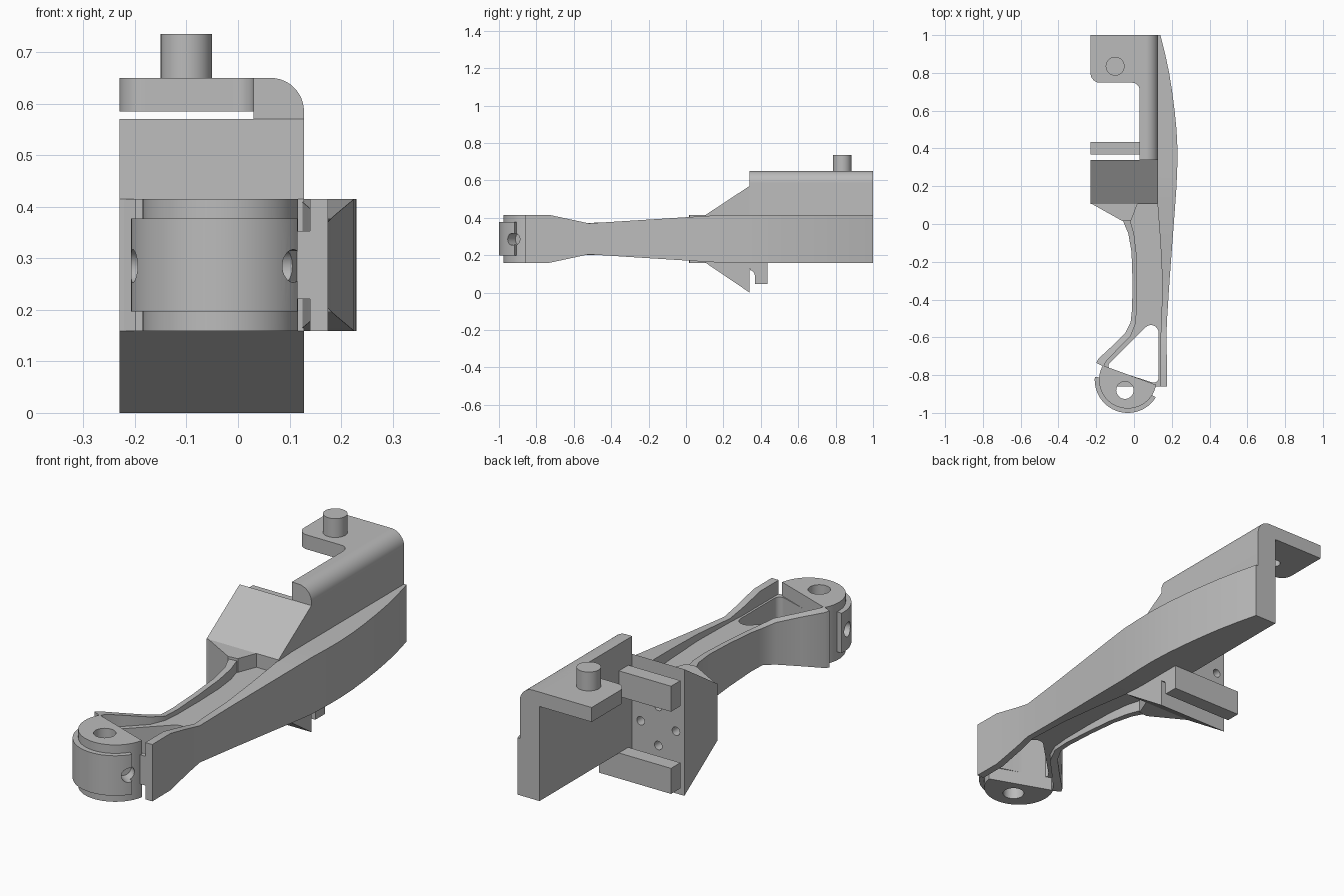
import bpy, bmesh
from math import sin, cos, radians
from mathutils import Vector

if "Cube" in bpy.data.objects:
    bpy.data.objects.remove(bpy.data.objects["Cube"])

grey = bpy.data.materials.new("plain grey")
grey.use_nodes = True
grey.diffuse_color = (0.5, 0.5, 0.5, 1)
grey.node_tree.nodes["Principled BSDF"].inputs["Base Color"].default_value = (0.5, 0.5, 0.5, 1)

MID = 0.287  # height of the arm's centre plane


def finish(name, bm):
    bmesh.ops.recalc_face_normals(bm, faces=bm.faces)
    mesh = bpy.data.meshes.new(name)
    bm.to_mesh(mesh)
    bm.free()
    mesh.materials.append(grey)
    ob = bpy.data.objects.new(name, mesh)
    bpy.context.collection.objects.link(ob)
    return ob


def prism(name, pts, lo, hi, axis="z"):
    """Extrude a 2D outline along one axis."""
    place = {"x": lambda a, b, c: (c, a, b),
             "y": lambda a, b, c: (a, c, b),
             "z": lambda a, b, c: (a, b, c)}[axis]
    bm = bmesh.new()
    low = [bm.verts.new(place(a, b, lo)) for a, b in pts]
    high = [bm.verts.new(place(a, b, hi)) for a, b in pts]
    bm.faces.new(low)
    bm.faces.new(high)
    for i in range(len(pts)):
        j = (i + 1) % len(pts)
        bm.faces.new((low[i], low[j], high[j], high[i]))
    return finish(name, bm)


def box(name, x0, x1, y0, y1, z0, z1):
    return prism(name, [(x0, y0), (x1, y0), (x1, y1), (x0, y1)], z0, z1)


def arc(cx, cy, r, start, end, n=12):
    return [(cx + r * cos(radians(start + (end - start) * i / n)),
             cy + r * sin(radians(start + (end - start) * i / n))) for i in range(n + 1)]


def cylinder(name, centre, direction, r, depth):
    bm = bmesh.new()
    bmesh.ops.create_cone(bm, cap_ends=True, segments=32, radius1=r, radius2=r, depth=depth)
    turn = Vector(direction).to_track_quat("Z", "Y").to_matrix()
    bmesh.ops.rotate(bm, matrix=turn, verts=bm.verts)
    bmesh.ops.translate(bm, vec=centre, verts=bm.verts)
    return finish(name, bm)


def half_height(y):
    """Half the arm's depth, waisted near the front."""
    keys = [(-2, 0.128), (-0.73, 0.128), (-0.52, 0.083), (0.1, 0.122), (0.2, 0.128), (2, 0.128)]
    for (a, ha), (b, hb) in zip(keys, keys[1:]):
        if a <= y <= b:
            return ha + (hb - ha) * (y - a) / (b - a)


def ribbon(name, left, right, height=half_height):
    """Solid strip lofted between two edge paths of equal length."""
    bm = bmesh.new()
    rows = []
    for (lx, ly), (rx, ry) in zip(left, right):
        rows.append([bm.verts.new((x, y, MID + s * height(y)))
                     for x, y, s in ((lx, ly, -1), (rx, ry, -1), (rx, ry, 1), (lx, ly, 1))])
    for a, b in zip(rows, rows[1:]):
        for i in range(4):
            j = (i + 1) % 4
            bm.faces.new((a[i], a[j], b[j], b[i]))
    bm.faces.new(rows[0])
    bm.faces.new(rows[-1])
    return finish(name, bm)


def cut(ob, *cutters):
    """Subtract the cutters, keep the result, drop the cutters."""
    for c in cutters:
        mod = ob.modifiers.new("cut", "BOOLEAN")
        mod.operation, mod.solver, mod.object = "DIFFERENCE", "EXACT", c
        c.hide_render = True
    dg = bpy.context.evaluated_depsgraph_get()
    dg.update()
    mesh = bpy.data.meshes.new_from_object(ob.evaluated_get(dg))
    ob.modifiers.clear()
    ob.data = mesh
    for c in cutters:
        bpy.data.objects.remove(c)


# Outer beam: front rim running back into the bulged side
ys = [-0.86, -0.73, -0.6, -0.52, -0.3, -0.1, 0.1, 0.2, 0.3, 0.4, 0.5, 0.6, 0.7, 0.8, 0.9, 1.0]
outer = [0.175, 0.174, 0.172, 0.174, 0.188, 0.203, 0.218, 0.225, 0.229, 0.23, 0.225, 0.215, 0.202, 0.186, 0.165, 0.14]
inner = [0.14, 0.14, 0.14, 0.145, 0.15, 0.14, 0.125] + [0.12] * 9
ribbon("outer_beam", list(zip(inner, ys)), list(zip(outer, ys)))

# Inner rim: curved rail that flares out to the pivot
rim_out = [(-0.1, 0.11), (-0.06, 0.02), (-0.03, -0.05), (-0.013, -0.15), (-0.008, -0.3), (-0.01, -0.45),
           (-0.018, -0.52), (-0.045, -0.575), (-0.12, -0.65), (-0.19, -0.715), (-0.2, -0.735)]
rim_in = [(-0.04, 0.11), (-0.02, 0.02), (0.0, -0.05), (0.012, -0.15), (0.016, -0.3), (0.015, -0.45),
          (0.008, -0.53), (-0.02, -0.597), (-0.095, -0.672), (-0.15, -0.73), (-0.16, -0.755)]
ribbon("inner_rim", rim_out, rim_in)

# Web between the rails, opened by a rounded triangular window
web_left = [(-0.06, 0.11)] + rim_in[1:] + [(-0.155, -0.8), (-0.1, -0.86)]
web = ribbon("web", web_left, [(0.155, y) for x, y in web_left], lambda y: 0.066)
window = (arc(0.09, -0.575, 0.04, 0, 135, 8) + arc(-0.115, -0.75, 0.02, 135, 250, 6)
          + arc(0.105, -0.815, 0.025, 250, 360, 6))
cut(web, prism("window_cutter", window, 0, 0.6))

# Pivot boss with a raised band, vertical bore and two radial holes
CX, CY = -0.033, -0.825
boss = prism("pivot_boss", arc(CX, CY, 0.152, 150, 350, 40), 0.159, 0.415)
band = ribbon("pivot_band", arc(CX, CY, 0.145, 175, 328, 36), arc(CX, CY, 0.175, 175, 328, 36), lambda y: 0.09)
for part in (boss, band):
    cut(part, cylinder("bore_cutter", (-0.048, -0.88, 0.3), (0, 0, 1), 0.046, 1),
        cylinder("right_cutter", (0.115, -0.935, 0.285), (0.8, -0.6, 0), 0.032, 0.16),
        cylinder("left_cutter", (-0.2, -0.86, 0.285), (-1, -0.2, 0), 0.032, 0.08))

# Wedge block with four screw holes in its rear face, and its side gusset
block = prism("wedge_block", [(0.105, 0.159), (0.34, 0), (0.34, 0.57), (0.105, 0.415)], -0.23, 0.128, "x")
cut(block, *[cylinder("screw_cutter", (-0.1 + dx, 0.34, 0.28 + dz), (0, 1, 0), 0.019, 0.16)
             for dx, dz in ((0.088, 0), (-0.088, 0), (0, 0.088), (0, -0.088))])
prism("gusset", [(-0.23, 0.11), (-0.06, 0.015), (-0.015, 0.02), (0.02, 0.11)], 0.159, 0.415)

# Two clamp bars behind the block, the lower one bridged by an arched foot
box("upper_clamp_bar", -0.23, 0.04, 0.368, 0.435, 0.415, 0.53)
box("lower_clamp_bar", -0.23, 0.128, 0.368, 0.435, 0.045, 0.16)
prism("clamp_foot", [(0.335, 0.165), (0.335, 0.148)] + arc(0.338, 0.09, 0.03, 90, 0, 8)[1:]
      + [(0.368, 0.045), (0.4, 0.045), (0.4, 0.165)], 0.03, 0.128, "x")

# Rear wall with a rounded top edge
prism("rear_wall", [(0.03, 0.159), (0.128, 0.159)] + arc(0.063, 0.585, 0.065, 0, 90) + [(0.03, 0.65)],
      0.34, 1.0, "y")

# Flange with rounded free corner and a fillet to the wall, plus the peg
flange = prism("flange", [(0.06, 1.0), (-0.23, 1.0)] + arc(-0.18, 0.798, 0.05, 180, 270, 8)
               + arc(-0.01, 0.708, 0.04, 90, 0, 8) + [(0.06, 0.708)], 0.585, 0.65)
peg = cylinder("peg", (-0.1, 0.835, 0.66), (0, 0, 1), 0.05, 0.15)
for part in (flange, peg):
    cut(part, cylinder("peg_cutter", (-0.1, 0.835, 0.6), (0, 0, 1), 0.028, 0.18))

# Smooth the curved sides, keep hard edges
bpy.ops.object.select_all(action="DESELECT")
for ob in bpy.context.collection.objects:
    if ob.type == "MESH":
        ob.select_set(True)
        bpy.context.view_layer.objects.active = ob
bpy.ops.object.shade_smooth_by_angle(angle=radians(25))
